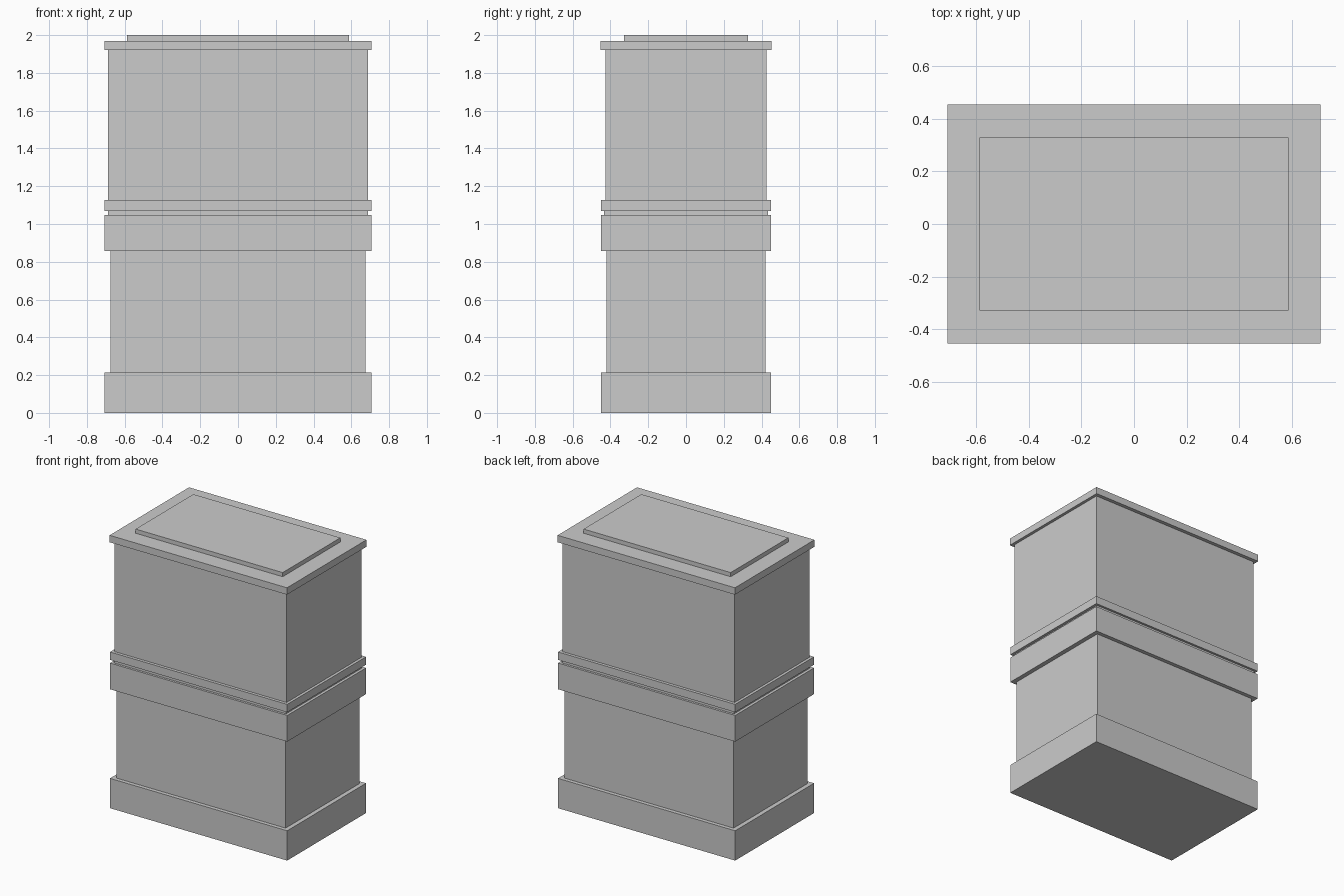
import bpy

if "Cube" in bpy.data.objects:
    bpy.data.objects.remove(bpy.data.objects["Cube"])


def slab(name, half_x, half_y, z0, z1):
    """Box centred on the z axis, spanning z0 to z1."""
    bpy.ops.mesh.primitive_cube_add(size=2, location=(0, 0, (z0 + z1) / 2))
    ob = bpy.context.object
    ob.name = name
    ob.scale = (half_x, half_y, (z1 - z0) / 2)
    bpy.ops.object.transform_apply(location=False, rotation=False, scale=True)
    return ob


# Stacked cabinet tiers, bottom to top: name, half width, half depth, z range
tiers = [
    ("plinth", 0.707, 0.449, 0.0, 0.215),
    ("lower_body", 0.675, 0.421, 0.215, 0.858),
    ("waist_band", 0.707, 0.449, 0.858, 1.047),
    ("waist_groove", 0.687, 0.433, 1.047, 1.07),
    ("waist_ledge", 0.707, 0.449, 1.07, 1.127),
    ("upper_body", 0.687, 0.427, 1.127, 1.92),
    ("cornice", 0.708, 0.453, 1.92, 1.97),
    ("top_panel", 0.587, 0.329, 1.97, 2.0),
]
for tier in tiers:
    slab(*tier)
